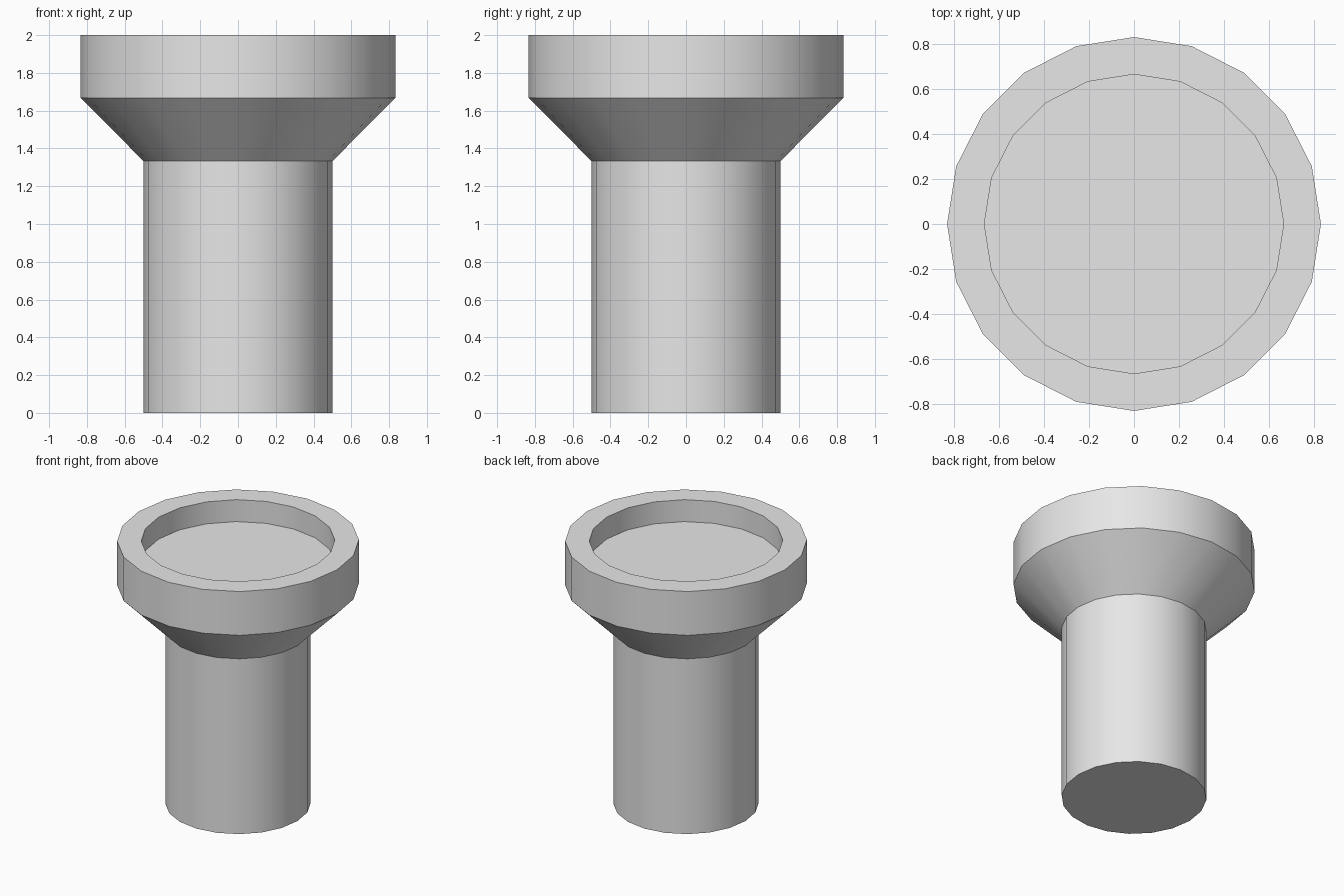
import bpy, bmesh
from math import cos, sin, tau, radians

SIDES = 20

cube = bpy.data.objects.get("Cube")
if cube:
    bpy.data.objects.remove(cube, do_unlink=True)

grey = bpy.data.materials.new("light grey")
grey.use_nodes = True
colour = (0.8, 0.8, 0.8, 1)
grey.diffuse_color = colour
grey.node_tree.nodes["Principled BSDF"].inputs["Base Color"].default_value = colour


def lathe(name, profile):
    """Turn a (radius, height) profile around z and cap both ends."""
    bm = bmesh.new()
    rings = [[bm.verts.new((r * cos(tau * i / SIDES), r * sin(tau * i / SIDES), z))
              for i in range(SIDES)] for r, z in profile]
    for low, high in zip(rings, rings[1:]):
        for i in range(SIDES):
            j = (i + 1) % SIDES
            bm.faces.new((low[i], low[j], high[j], high[i]))
    bm.faces.new(rings[0][::-1])
    bm.faces.new(rings[-1])
    mesh = bpy.data.meshes.new(name)
    bm.to_mesh(mesh)
    bm.free()
    mesh.materials.append(grey)
    obj = bpy.data.objects.new(name, mesh)
    bpy.context.collection.objects.link(obj)
    bpy.ops.object.select_all(action="DESELECT")
    obj.select_set(True)
    bpy.context.view_layer.objects.active = obj
    bpy.ops.object.shade_smooth_by_angle(angle=radians(30))
    return obj


# Shaft, flared collar, rim and shallow recess in one closed outline
lathe("flared_pedestal", [
    (0.5, 0), (0.5, 1.333),           # shaft
    (0.833, 1.667), (0.833, 2),       # flare and outer rim
    (0.667, 2), (0.667, 1.833),       # rim top and recess wall
])
